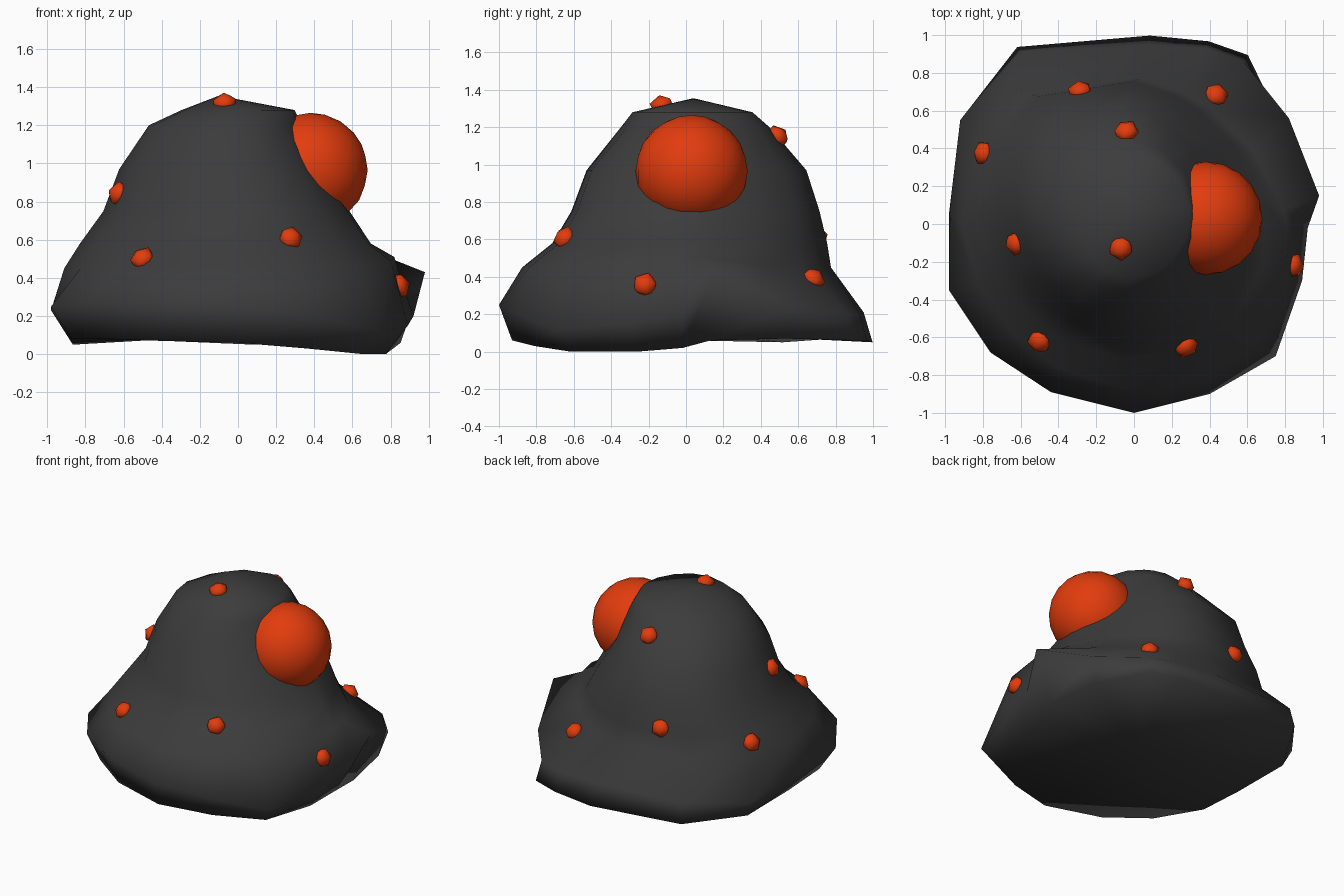
import bpy
import bmesh
import math
from mathutils import Vector

cube = bpy.data.objects.get("Cube")
if cube:
    bpy.data.objects.remove(cube, do_unlink=True)


def make_material(name, color):
    mat = bpy.data.materials.new(name)
    mat.use_nodes = True
    mat.diffuse_color = color
    mat.node_tree.nodes["Principled BSDF"].inputs["Base Color"].default_value = color
    return mat


charcoal = make_material("charcoal", (0.045, 0.045, 0.045, 1))
orange = make_material("orange", (0.76, 0.045, 0.004, 1))


def finish(bm, name, mat):
    bmesh.ops.recalc_face_normals(bm, faces=bm.faces)
    mesh = bpy.data.meshes.new(name)
    bm.to_mesh(mesh)
    bm.free()
    mesh.materials.append(mat)
    mesh.shade_smooth()
    obj = bpy.data.objects.new(name, mesh)
    bpy.context.collection.objects.link(obj)
    return obj


# Uneven brim: x, y, height of the upper edge, height and spread of the lower edge
brim = [
    (0, -1, .25, .06, .93), (.4, -.9, .2, .03, .9), (.75, -.7, .12, 0, .88),
    (.89, -.3, .15, 0, .87), (.92, -.02, .2, .02, .87),
    (.98, .15, .43, .06, .87), (.82, .56, .25, .07, .95),
    (.58, .86, .2, .06, 1.04), (.38, .93, .2, .06, 1.04),
    (.08, .95, .21, .05, 1.05), (-.6, .91, .22, .08, 1.03),
    (-.92, .55, .17, .05, .94), (-.98, .05, .23, .06, .89),
    (-.98, -.35, .25, .08, .89), (-.76, -.68, .28, .08, .91),
    (-.44, -.89, .28, .07, .92),
]
# Crown sections: height, x range, y range
sections = [
    (.45, -.89, .8, -.86, .77), (.58, -.81, .68, -.7, .75),
    (.75, -.69, .57, -.6, .71), (.97, -.61, .42, -.52, .64),
    (1.2, -.46, .33, -.34, .44), (1.28, -.29, .29, -.28, .35),
]


def section_ring(z, x0, x1, y0, y1):
    ring = []
    for x, y, *_ in brim:
        a = math.atan2(y, x)
        swell = 1.02 - .06 * math.sin(2 * a) * (z < 1)
        # The lowest section rises into a shoulder beside the raised corner
        shoulder = .06 * max(math.cos(a), 0) ** 8 * (z < .5)
        ring.append(((x0 + x1) / 2 + (x1 - x0) / 2 * swell * math.cos(a),
                     (y0 + y1) / 2 + (y1 - y0) / 2 * swell * math.sin(a),
                     z + shoulder))
    return ring


# Mound body, lofted from the lower brim to the crown
rings = [[(x * s, y * s, low) for x, y, wide, low, s in brim],
         [(x, y, wide) for x, y, wide, low, s in brim]]
rings += [section_ring(*s) for s in sections]
bm = bmesh.new()
loops = [[bm.verts.new(p) for p in ring] for ring in rings]
base = bm.verts.new((0, 0, .1))
peak = bm.verts.new((-.1, .04, 1.355))
count = len(brim)
for i in range(count):
    j = (i + 1) % count
    for lower, upper in zip(loops, loops[1:]):
        bm.faces.new((lower[i], lower[j], upper[j], upper[i]))
    bm.faces.new((base, loops[0][j], loops[0][i]))
    bm.faces.new((peak, loops[-1][i], loops[-1][j]))
body = finish(bm, "mound_body", charcoal)


def ball(name, center, radius, detail):
    bm = bmesh.new()
    bmesh.ops.create_icosphere(bm, subdivisions=detail, radius=radius)
    obj = finish(bm, name, orange)
    obj.location = center
    return obj


# Large eye-like ball set into the side
ball("large_ball", (.38, .03, .965), .3, 3)

# Small studs resting on the surface
studs = [
    (-.07, -.13, 1.32), (-.04, .49, 1.15), (-.29, .73, .62), (.44, .69, .4),
    (-.82, .38, .53), (-.65, -.11, .85), (-.5, -.62, .5), (.27, -.64, .6),
    (.85, -.22, .36),
]
for n, spot in enumerate(studs, 1):
    found, point, normal, index = body.closest_point_on_mesh(Vector(spot))
    stud = ball(f"stud_{n}", point, .068, 1)
    stud.rotation_euler = normal.to_track_quat('Z', 'Y').to_euler()
    stud.scale = (1, 1, .85)
